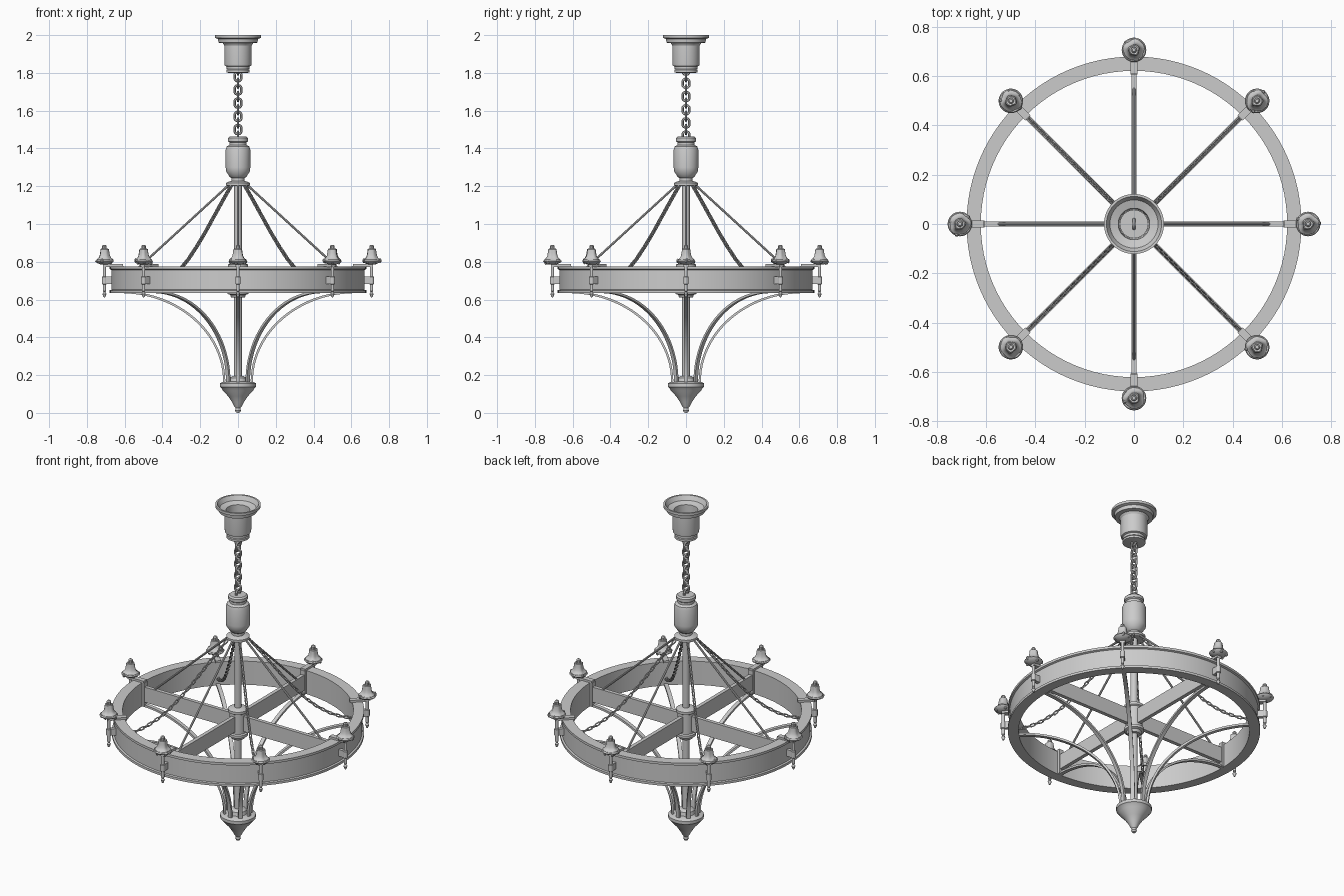
import bpy, bmesh, math, random
from mathutils import Vector, Matrix

if "Cube" in bpy.data.objects:
    bpy.data.objects.remove(bpy.data.objects["Cube"])

random.seed(4)
TAU = math.tau


def finish(name, bm, loc=(0, 0, 0), rot=0.0):
    bmesh.ops.recalc_face_normals(bm, faces=bm.faces)
    me = bpy.data.meshes.new(name)
    bm.to_mesh(me)
    bm.free()
    for p in me.polygons:
        p.use_smooth = True
    me.set_sharp_from_angle(angle=math.radians(32))
    ob = bpy.data.objects.new(name, me)
    ob.location = loc
    ob.rotation_euler.z = rot
    bpy.context.collection.objects.link(ob)
    return ob


def repeat(ob, n):
    """Copy an object around the central axis."""
    for i in range(1, n):
        c = ob.copy()
        c.rotation_euler.z = ob.rotation_euler.z + TAU * i / n
        bpy.context.collection.objects.link(c)


def lathe(bm, prof, seg=40, loc=(0, 0, 0), wobble=None, closed=False):
    """Revolve (radius, z) points; zero radius gives a pole."""
    rings = []
    for r, z in prof:
        if r == 0:
            rings.append([bm.verts.new((loc[0], loc[1], loc[2] + z))])
            continue
        ring = []
        for i in range(seg):
            a = TAU * i / seg
            k = wobble(a) if wobble else 1
            ring.append(bm.verts.new((loc[0] + r * k * math.cos(a),
                                      loc[1] + r * k * math.sin(a), loc[2] + z)))
        rings.append(ring)
    pairs = list(zip(rings, rings[1:]))
    if closed:
        pairs.append((rings[-1], rings[0]))
    for a, b in pairs:
        for i in range(seg):
            j = (i + 1) % seg
            vs = [a[i % len(a)], a[j % len(a)], b[j % len(b)], b[i % len(b)]]
            bm.faces.new(list(dict.fromkeys(vs)))


def turned(name, prof, seg=40, closed=False):
    bm = bmesh.new()
    lathe(bm, prof, seg, closed=closed)
    return finish(name, bm)


def box(bm, x0, x1, w, z0, z1):
    m = Matrix.Translation(((x0 + x1) / 2, 0, (z0 + z1) / 2)) @ Matrix.Diagonal((x1 - x0, w, z1 - z0, 1))
    bmesh.ops.create_cube(bm, size=1, matrix=m)


def sweep(bm, pts, section):
    """Sweep a (side, up) section along (radius, z) points in the xz plane."""
    rings = []
    for i, p in enumerate(pts):
        a, b = pts[max(i - 1, 0)], pts[min(i + 1, len(pts) - 1)]
        t = Vector((b[0] - a[0], 0, b[1] - a[1])).normalized()
        n = Vector((-t.z, 0, t.x))
        rings.append([bm.verts.new(Vector((p[0], s, p[1])) + n * u) for s, u in section])
    k = len(section)
    for a, b in zip(rings, rings[1:]):
        for i in range(k):
            bm.faces.new((a[i], a[(i + 1) % k], b[(i + 1) % k], b[i]))
    bm.faces.new(rings[0])
    bm.faces.new(rings[-1])


def link(bm, mat, length, width, wire, seg=16, sides=6):
    """Oval chain link lying in local xz, long along z."""
    rw, straight = width / 2 - wire, (length - width) / 2
    grid = []
    for i in range(seg):
        a = TAU * (i + 0.5) / seg
        off = straight if math.sin(a) > 0 else -straight
        ring = []
        for j in range(sides):
            b = TAU * j / sides
            r = rw + wire * math.cos(b)
            ring.append(bm.verts.new(mat @ Vector((r * math.cos(a), wire * math.sin(b), r * math.sin(a) + off))))
        grid.append(ring)
    for i in range(seg):
        a, b = grid[i], grid[(i + 1) % seg]
        for j in range(sides):
            bm.faces.new((a[j], a[(j + 1) % sides], b[(j + 1) % sides], b[j]))


# Ceiling canopy (hollow cup)
turned("ceiling_canopy", [(0, 1.8), (.05, 1.8), (.062, 1.803), (.062, 1.815), (.056, 1.82), (.056, 1.832),
       (.07, 1.837), (.072, 1.85), (.072, 1.945), (.08, 1.957), (.103, 1.96), (.106, 1.98), (.122, 1.985),
       (.122, 2.0), (.112, 2.0), (.098, 1.975), (.064, 1.965), (.06, 1.82), (0, 1.82)])

# Hanging chain
bm = bmesh.new()
for i in range(11):
    m = Matrix.Translation((0, 0, 1.465 + i * .035)) @ Matrix.Rotation(math.pi / 2 * ((i + 1) % 2), 4, 'Z')
    link(bm, m, .062, .05, .0065)
finish("hanging_chain", bm)

# Upper barrel, stem, hub and finial
turned("upper_barrel", [(0, 1.2), (.055, 1.2), (.063, 1.205), (.063, 1.218), (.05, 1.224), (.034, 1.228),
       (.034, 1.243), (.045, 1.25), (.052, 1.262), (.064, 1.28), (.065, 1.3), (.065, 1.395), (.06, 1.41),
       (.045, 1.418), (.045, 1.432), (.053, 1.438), (.053, 1.455), (.045, 1.463), (0, 1.463)])
turned("stem", [(0, .15), (.02, .15), (.02, 1.21), (0, 1.21)], 20)
turned("hub", [(0, .61), (.035, .61), (.042, .625), (.055, .63), (.055, .645), (.046, .65), (.046, .765),
       (.054, .77), (.054, .785), (.03, .795), (0, .795)])
turned("finial", [(0, 0), (.01, .002), (.015, .012), (.013, .025), (.02, .035), (.032, .058), (.052, .088),
       (.08, .118), (.088, .132), (.096, .138), (.096, .156), (.085, .162), (.05, .165), (.045, .185),
       (.03, .195), (0, .195)])

# Main wheel rim with lips
turned("wheel_rim", [(.622, .635), (.68, .635), (.68, .649), (.67, .652), (.67, .757), (.68, .761),
       (.68, .775), (.622, .775)], 96, closed=True)

# Four spokes with end plates
bm = bmesh.new()
box(bm, .03, .63, .022, .662, .752)
box(bm, .607, .625, .03, .637, .777)
repeat(finish("spoke", bm), 4)

# Straight stay rods to the spokes
bm = bmesh.new()
sweep(bm, [(.045, 1.21), (.585, .715)],
      [(.006 * math.cos(TAU * i / 8), .006 * math.sin(TAU * i / 8)) for i in range(8)])
repeat(finish("stay_rod", bm), 4)

# Draped chains to the rim, between the spokes
path = [Vector((r, 0, z)) for r, z in
        [(.05, 1.205), (.11, 1.13), (.18, 1.04), (.25, .95), (.31, .88), (.37, .815),
         (.43, .763), (.5, .718), (.56, .692), (.625, .675)]]
bm = bmesh.new()
step, carry, n = .024, 0.0, 0
for a, b in zip(path, path[1:]):
    d = (b - a).length
    q = (b - a).to_track_quat('Z', 'Y').to_matrix().to_4x4()
    while carry < d:
        m = Matrix.Translation(a.lerp(b, carry / d)) @ q @ Matrix.Rotation(math.pi / 2 * (n % 2) + .78, 4, 'Z')
        link(bm, m, .036, .021, .0036, 12, 5)
        carry += step
        n += 1
    carry -= d
repeat(finish("draped_chain", bm, rot=math.pi / 4), 4)

# Lower arched straps
bm = bmesh.new()
arc = [(.625 - .552 * math.cos(t), .165 + .475 * math.sin(t)) for t in
       [math.pi / 2 * i / 24 for i in range(25)]]
w, h = .011, .006
sweep(bm, arc, [(-w, -h), (w, -h), (w, h), (-w, h)])
repeat(finish("lower_strap", bm), 8)

# Candle holders: bracket, drop rod, drip pan and melted candle
bm = bmesh.new()
box(bm, .61, .715, .03, .773, .787)
box(bm, .66, .712, .02, .682, .722)
lathe(bm, [(0, .61), (.005, .613), (.011, .63), (.005, .64), (.009, .645), (.009, .68), (.014, .683),
           (.014, .72), (.009, .723), (.009, .785), (0, .785)], 12, (.707, 0, 0))
repeat(finish("candle_bracket", bm), 8)

for i in range(8):
    p1, p2 = random.random() * TAU, random.random() * TAU
    wave = lambda a: 1 + .06 * math.sin(3 * a + p1) + .05 * math.sin(5 * a + p2)
    bm = bmesh.new()
    c = (.707, 0, 0)
    lathe(bm, [(0, .785), (.02, .785), (.045, .797), (.05, .804), (.046, .808), (.036, .807), (0, .807)], 28, c)
    # wax pool and candle body
    lathe(bm, [(0, .803), (.044, .806), (.042, .813), (.033, .82), (.027, .832), (.024, .848), (.022, .866),
               (.018, .869), (.012, .866), (0, .865)], 28, c, wave)
    lathe(bm, [(0, .86), (.012, .86), (.012, .884), (.007, .89), (0, .89)], 10, c)
    # wax drips
    for k in range(5):
        a = p1 + k * 1.26 + random.uniform(-.3, .3)
        r = random.uniform(.036, .046)
        m = Matrix.Translation((.707 + r * math.cos(a), r * math.sin(a), random.uniform(.795, .808)))
        bmesh.ops.create_uvsphere(bm, u_segments=8, v_segments=6, radius=.008,
                                  matrix=m @ Matrix.Diagonal((1, 1, 1.5, 1)))
    finish("candle", bm, rot=TAU * i / 8)
